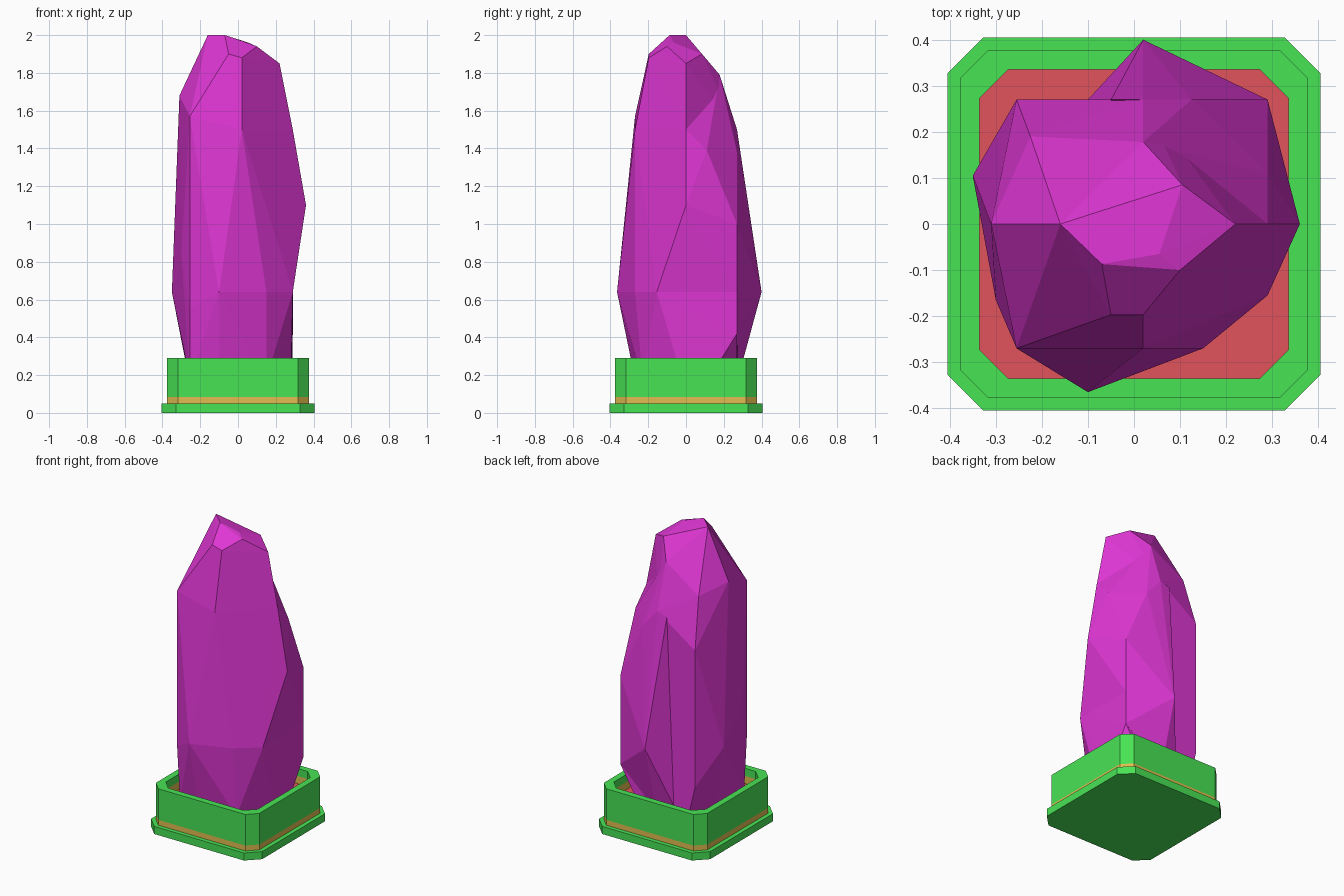
import bpy
import bmesh

if "Cube" in bpy.data.objects:
    bpy.data.objects.remove(bpy.data.objects["Cube"], do_unlink=True)


def make_material(name, red, green, blue):
    mat = bpy.data.materials.new(name)
    mat.use_nodes = True
    mat.diffuse_color = (red, green, blue, 1)
    shader = next(n for n in mat.node_tree.nodes if n.type == 'BSDF_PRINCIPLED')
    shader.inputs["Base Color"].default_value = (red, green, blue, 1)
    return mat


GREEN = make_material("bright_green", .065, .77, .09)
GOLD = make_material("gold", .75, .51, .08)
RED = make_material("soft_red", .76, .087, .107)
PURPLE = make_material("crystal_purple", .73, .037, .65)


def finish(bm, name, materials):
    bmesh.ops.recalc_face_normals(bm, faces=bm.faces[:])
    mesh = bpy.data.meshes.new(name)
    bm.to_mesh(mesh)
    bm.free()
    for mat in materials:
        mesh.materials.append(mat)
    obj = bpy.data.objects.new(name, mesh)
    bpy.context.collection.objects.link(obj)
    return obj


def octagon(bm, half, inset, z):
    """Square ring with cut corners."""
    a, b = half, inset
    corners = [(a, -b), (a, b), (b, a), (-b, a), (-a, b), (-a, -b), (-b, -a), (b, -a)]
    return [bm.verts.new((x, y, z)) for x, y in corners]


def stacked_rings(name, profile, band_slots, cap_slots, materials):
    """Skin a stack of rings, one material slot per band, and cap both ends."""
    bm = bmesh.new()
    rings = [octagon(bm, *ring) for ring in profile]
    for low, high, slot in zip(rings, rings[1:], band_slots):
        for i in range(len(low)):
            j = (i + 1) % len(low)
            bm.faces.new((low[i], low[j], high[j], high[i])).material_index = slot
    for ring, slot in zip((rings[0], rings[-1]), cap_slots):
        bm.faces.new(ring).material_index = slot
    return finish(bm, name, materials)


# Base plate and hollow planter with a gold stripe inside and out
stacked_rings("base_plate", [(.405, .327, 0), (.405, .327, .05)], [0], (0, 0), [GREEN])
stacked_rings(
    "planter",
    [(.377, .317, .045), (.377, .317, .085), (.377, .317, .29),
     (.335, .273, .29), (.335, .273, .24), (.335, .273, .19)],
    [1, 0, 0, 0, 1], (0, 2), [GREEN, GOLD, RED])

# Crystal corners: tip
peak = (-.16, 0, 2)
tip_front = (-.07, -.087, 2)
tip_mid = (.055, -.065, 1.96)
tip_side = (.1, -.1, 1.94)
tip_back = (.105, .085, 1.9)
shoulder = (.22, 0, 1.85)
brow_left = (.02, -.197, 1.88)
brow_right = (-.05, -.197, 1.9)
crown_back = (.02, .178, 1.79)

# Crystal corners: upper flanks
front_right = (-.255, -.27, 1.57)
front_mid = (.02, -.27, 1.5)
side_right = (-.31, 0, 1.68)
chip_high = (-.225, .19, 1.63)
chip_low = (-.255, .13, 1.59)
notch = (.29, 0, 1.5)
back_mid = (.02, .27, 1.5)
back_right = (-.255, .27, 1.31)
slope_side = (.29, .11, 1.39)
slope_back = (.125, .27, 1.38)
back_left = (.29, .27, 1)

# Crystal corners: widest points and foot
bulge_left = (.36, 0, 1.1)
bulge_front = (-.1, -.365, .64)
bulge_right = (-.35, .105, .64)
bulge_back = (.02, .4, .64)
hip_front = (.15, -.27, .64)
hip_left = (.29, -.155, .64)
hip_right = (-.3, -.165, .83)
knee_right = (-.255, -.27, .55)
knee_back_right = (-.255, .27, .41)
knee_back_left = (.29, .27, .42)
ridge_top = (-.05, .27, 1.48)
ridge_foot = (-.1, .27, .25)
FLOOR = .18


def foot(x, y):
    return (x, y, FLOOR)


foot_ring = [foot(-.255, -.24), foot(-.1, -.27), foot(.15, -.23), foot(.28, -.02),
             foot(.285, .12), foot(.15, .27), foot(-.2, .27), foot(-.26, .06)]
front_side = [front_right, front_mid, side_right, hip_front, hip_left, hip_right]

# Each chunk is convex; their overlaps leave the creases
chunks = [
    # tip
    [peak, tip_front, tip_mid, tip_side, tip_back, shoulder, brow_left, brow_right,
     crown_back, notch, bulge_left, back_mid, bulge_front, *front_side],
    # trunk
    [peak, crown_back, notch, chip_high, chip_low, back_mid, back_right, slope_side,
     slope_back, back_left, bulge_left, bulge_right, bulge_front, *front_side,
     knee_right, (.29, .27, .64), (-.255, .27, .64)],
    # foot
    [back_left, back_right, bulge_right, bulge_front, hip_front, hip_left, hip_right,
     knee_right, knee_back_right, knee_back_left, *foot_ring],
    # back ridge
    [bulge_back, back_mid, ridge_top, slope_back, back_left, knee_back_left,
     ridge_foot, foot(.02, .275), foot(.02, .1)],
]
crystal = bmesh.new()
for points in chunks:
    verts = [crystal.verts.new(p) for p in points]
    hull = bmesh.ops.convex_hull(crystal, input=verts)
    inside = {g for g in hull["geom_interior"] + hull["geom_unused"]
              if isinstance(g, bmesh.types.BMVert)}
    bmesh.ops.delete(crystal, geom=list(inside), context='VERTS')
finish(crystal, "crystal", [PURPLE])
